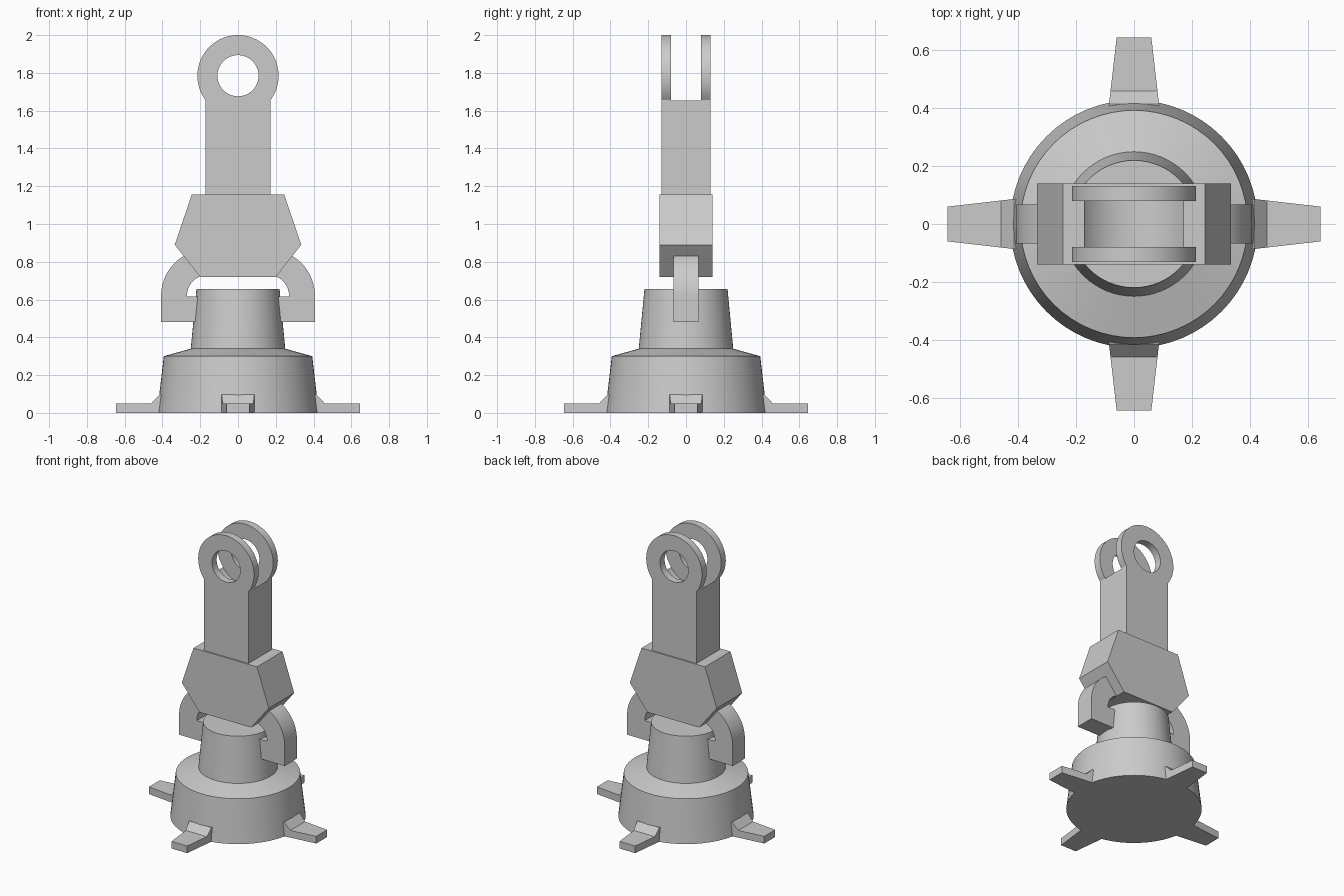
import bpy, bmesh
from math import cos, sin, pi, radians, atan2, sqrt
from mathutils import Matrix

if "Cube" in bpy.data.objects:
    bpy.data.objects.remove(bpy.data.objects["Cube"], do_unlink=True)

GREY = (0.6, 0.6, 0.6, 1)
grey = bpy.data.materials.new("plain grey")
grey.use_nodes = True
grey.diffuse_color = GREY
grey.node_tree.nodes["Principled BSDF"].inputs["Base Color"].default_value = GREY


def finish(bm, name):
    bmesh.ops.recalc_face_normals(bm, faces=bm.faces[:])
    mesh = bpy.data.meshes.new(name)
    bm.to_mesh(mesh)
    bm.free()
    mesh.materials.append(grey)
    obj = bpy.data.objects.new(name, mesh)
    bpy.context.collection.objects.link(obj)
    return obj


def activate(obj):
    bpy.ops.object.select_all(action='DESELECT')
    obj.select_set(True)
    bpy.context.view_layer.objects.active = obj


def smooth(obj):
    activate(obj)
    bpy.ops.object.shade_smooth_by_angle(angle=radians(25))


def arc(cx, cz, r, a0, a1, n):
    return [(cx + r * cos(a0 + (a1 - a0) * i / n),
             cz + r * sin(a0 + (a1 - a0) * i / n)) for i in range(n + 1)]


def prism(name, points, half):
    """Extrude an x-z outline from y = -half to y = half."""
    bm = bmesh.new()
    front = [bm.verts.new((x, -half, z)) for x, z in points]
    back = [bm.verts.new((x, half, z)) for x, z in points]
    bm.faces.new(front)
    bm.faces.new(back[::-1])
    for i in range(len(points)):
        j = (i + 1) % len(points)
        bm.faces.new((front[i], front[j], back[j], back[i]))
    return finish(bm, name)


def cut(obj, cutter):
    cutter.hide_render = True
    mod = obj.modifiers.new("cut", 'BOOLEAN')
    mod.object = cutter
    mod.solver = 'EXACT'
    activate(obj)
    bpy.ops.object.modifier_apply(modifier=mod.name)
    bpy.data.objects.remove(cutter, do_unlink=True)


# Stepped round base, lathed from a profile
bm = bmesh.new()
profile = [(0, 0), (0.428, 0), (0.393, 0.3), (0.25, 0.34), (0.22, 0.655), (0, 0.655)]
verts = [bm.verts.new((r, 0, z)) for r, z in profile]
edges = [bm.edges.new(pair) for pair in zip(verts, verts[1:])]
bmesh.ops.spin(bm, geom=verts + edges, cent=(0, 0, 0), axis=(0, 0, 1),
               angle=2 * pi, steps=64, use_duplicate=False)
bmesh.ops.remove_doubles(bm, verts=bm.verts[:], dist=0.0005)
base = finish(bm, "base")
activate(base)
bpy.ops.object.shade_smooth_by_angle(angle=radians(15))

# Four tapered feet with a sloped root
foot_outline = [(0.36, 0), (0.645, 0), (0.645, 0.05), (0.46, 0.05), (0.415, 0.097), (0.36, 0.097)]
for i, side in enumerate(("left", "back", "right", "front")):
    foot = prism(side + "_foot", foot_outline, 1)
    for v in foot.data.vertices:
        v.co.y *= 0.06 + 0.027 * (0.645 - v.co.x) / 0.235
    foot.data.transform(Matrix.Rotation(i * pi / 2, 4, 'Z'))

# Curved grips holding the collar
grip_outline = (arc(0.16, 0.62, 0.247, 0, pi / 2, 20)
                + arc(0.16, 0.62, 0.11, pi / 2, 0, 14)
                + [(0.27, 0.615), (0.2, 0.615), (0.2, 0.48), (0.407, 0.48)])
for side, sign in (("left", 1), ("right", -1)):
    smooth(prism(side + "_grip", [(sign * x, z) for x, z in grip_outline], 0.067))

# Six-sided body block
prism("body_block", [(-0.2, 0.72), (0.2, 0.72), (0.335, 0.89), (0.245, 1.155),
                     (-0.245, 1.155), (-0.335, 0.89)], 0.14)

# Neck ending in a pierced fork
EYE_Z, EYE_R, NECK = 1.785, 0.215, 0.172
low = -atan2(sqrt(EYE_R ** 2 - NECK ** 2), NECK)
fork = prism("neck_fork", [(-NECK, 1.15), (NECK, 1.15)]
             + arc(0, EYE_Z, EYE_R, low, pi - low, 56), 0.131)
cut(fork, prism("slot_cutter", arc(0, EYE_Z, EYE_R + 0.002, 0, 2 * pi, 64)[:-1], 0.08))
cut(fork, prism("eye_cutter", arc(0, EYE_Z, 0.109, 0, 2 * pi, 48)[:-1], 0.3))
smooth(fork)
